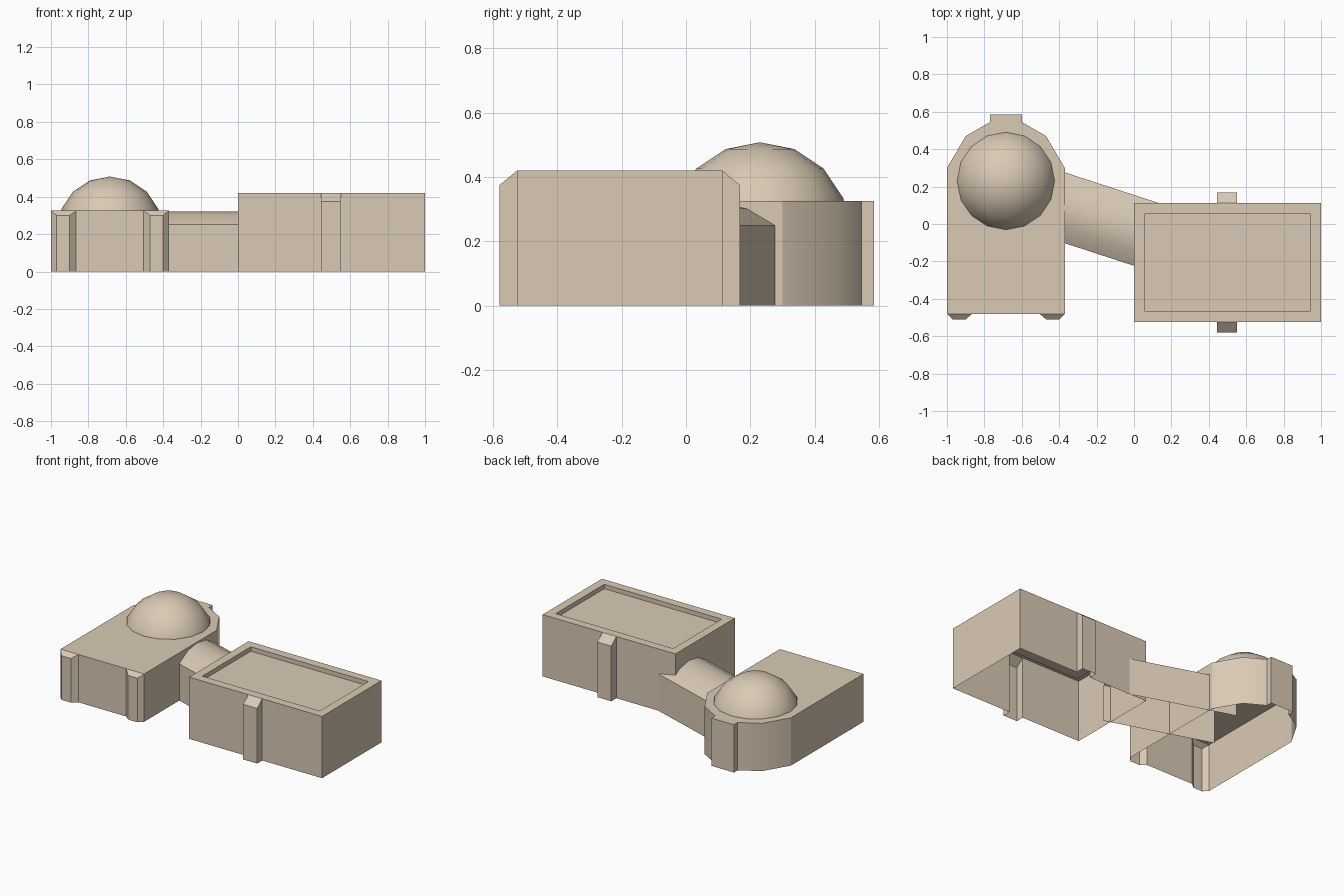
import bpy, bmesh, math
from mathutils import Vector, Matrix

cube = bpy.data.objects.get("Cube")
if cube:
    bpy.data.objects.remove(cube, do_unlink=True)

# One plaster colour for everything
COLOUR = (0.70, 0.59, 0.46, 1.0)
plaster = bpy.data.materials.new("sand_plaster")
plaster.use_nodes = True
plaster.diffuse_color = COLOUR
plaster.node_tree.nodes["Principled BSDF"].inputs["Base Color"].default_value = COLOUR


def finish(bm, name):
    mesh = bpy.data.meshes.new(name)
    bm.to_mesh(mesh)
    bm.free()
    mesh.materials.append(plaster)
    obj = bpy.data.objects.new(name, mesh)
    bpy.context.collection.objects.link(obj)
    bpy.ops.object.select_all(action='DESELECT')
    obj.select_set(True)
    bpy.context.view_layer.objects.active = obj
    bpy.ops.object.shade_smooth_by_angle(angle=math.radians(30))
    return obj


def shell(outline, high, low):
    """Open-bottomed walls from (x, y, is_low); low runs get a sloping cap."""
    bm = bmesh.new()
    n = len(outline)
    base = [bm.verts.new((x, y, 0)) for x, y, _ in outline]
    top = [bm.verts.new((x, y, low if dip else high)) for x, y, dip in outline]
    for i in range(n):
        j = (i + 1) % n
        bm.faces.new((base[i], base[j], top[j], top[i]))
        if outline[i][2] and outline[j][2]:
            bm.faces.new((top[i - 1], top[i], top[j], top[(j + 1) % n]))
    roof = bm.faces.new([v for v, p in zip(top, outline) if not p[2]])
    bm.normal_update()
    return bm, roof


# Hall with rounded end: right half, then mirrored about its own axis
AXIS, WALL_TOP = -0.685, 0.325
half = [(0.18, -0.48, 0), (0.215, -0.51, 1), (0.285, -0.51, 1), (0.315, -0.48, 0),
        (0.315, 0.30, 0), (0.215, 0.47, 0), (0.085, 0.545, 0), (0.085, 0.585, 0)]
outline = [(AXIS + x, y, d) for x, y, d in half]
outline += [(AXIS - x, y, d) for x, y, d in reversed(half)]
bm, roof = shell(outline, WALL_TOP, 0.30)
finish(bm, "rounded_hall")

# Dome: upper part of a sphere, cut at the hall roof
bm = bmesh.new()
bmesh.ops.create_uvsphere(bm, u_segments=16, v_segments=8, radius=0.28,
                          matrix=Matrix.Translation((AXIS, 0.23, 0.228)))
bmesh.ops.bisect_plane(bm, geom=bm.verts[:] + bm.edges[:] + bm.faces[:],
                       plane_co=(0, 0, WALL_TOP), plane_no=(0, 0, 1), clear_inner=True)
finish(bm, "dome")

# Flat-roofed block with a buttress in the middle of each long side
FRONT, BACK, OUT = -0.525, 0.113, 0.055
b0, b1 = 0.445, 0.55
outline = [(0, FRONT, 0), (b0, FRONT, 0), (b0, FRONT - OUT, 1), (b1, FRONT - OUT, 1),
           (b1, FRONT, 0), (1, FRONT, 0), (1, BACK, 0), (b1, BACK, 0),
           (b1, BACK + OUT, 1), (b0, BACK + OUT, 1), (b0, BACK, 0), (0, BACK, 0)]
bm, roof = shell(outline, 0.42, 0.375)
# Parapet around the sunken roof
bmesh.ops.inset_individual(bm, faces=[roof], thickness=0.058, use_even_offset=True)
bmesh.ops.inset_individual(bm, faces=[roof], thickness=0, depth=-0.03)
finish(bm, "flat_roofed_block")

# Slanted passage with a low barrel roof
start, end = Vector((-0.595, 0.16, 0)), Vector((0.098, -0.066, 0))
side = Vector((start.y - end.y, end.x - start.x, 0)).normalized()
HALF, EAVE, RISE = 0.18, 0.25, 0.07
radius = (HALF ** 2 + RISE ** 2) / (2 * RISE)
spread = math.asin(HALF / radius)
profile = [(HALF, 0)]
for k in range(5):
    a = spread * (1 - k / 2)
    profile.append((radius * math.sin(a), EAVE + RISE - radius * (1 - math.cos(a))))
profile.append((-HALF, 0))
bm = bmesh.new()
rows = [[bm.verts.new(p + side * s + Vector((0, 0, z))) for s, z in profile]
        for p in (start, end)]
for i in range(len(profile) - 1):
    bm.faces.new((rows[0][i], rows[0][i + 1], rows[1][i + 1], rows[1][i]))
finish(bm, "barrel_passage")
